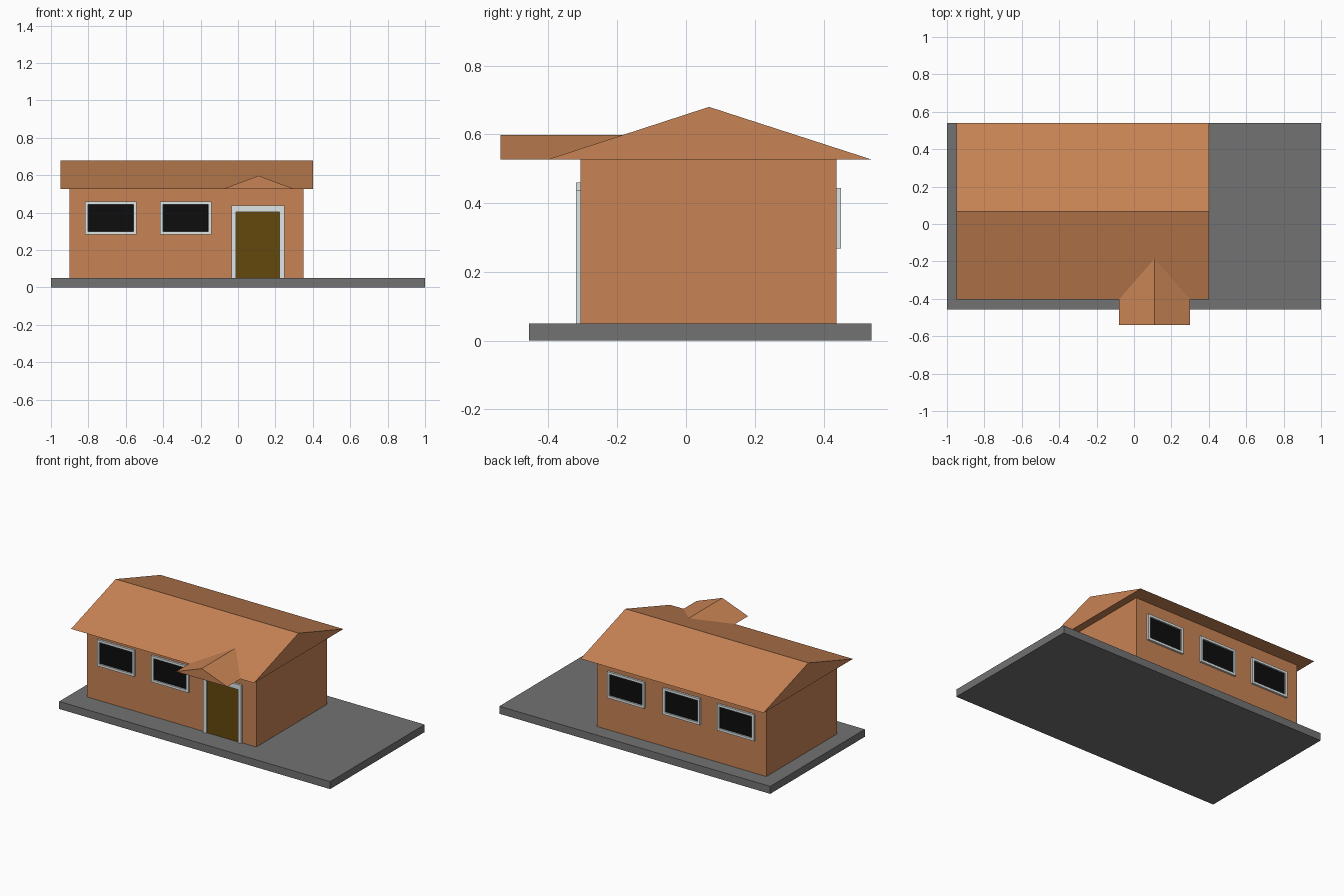
import bpy
import bmesh
from mathutils import Vector

if "Cube" in bpy.data.objects:
    bpy.data.objects.remove(bpy.data.objects["Cube"])


def material(name, color):
    m = bpy.data.materials.new(name)
    m.use_nodes = True
    rgba = (*color, 1)
    m.diffuse_color = rgba
    m.node_tree.nodes["Principled BSDF"].inputs["Base Color"].default_value = rgba
    return m


CLAY = material("clay brown", (0.58, 0.23, 0.09))
CONCRETE = material("concrete grey", (0.17, 0.17, 0.17))
TRIM = material("trim pale grey", (0.74, 0.78, 0.78))
GLASS = material("dark glass", (0.004, 0.004, 0.004))
DOOR = material("door brown", (0.125, 0.065, 0.004))


def finish(name, bm, *mats):
    bmesh.ops.recalc_face_normals(bm, faces=bm.faces)
    mesh = bpy.data.meshes.new(name)
    bm.to_mesh(mesh)
    bm.free()
    for m in mats:
        mesh.materials.append(m)
    obj = bpy.data.objects.new(name, mesh)
    bpy.context.collection.objects.link(obj)
    return obj


def box_mesh(lo, hi):
    bm = bmesh.new()
    bmesh.ops.create_cube(bm, size=1)
    lo, hi = Vector(lo), Vector(hi)
    for v in bm.verts:
        v.co = (lo + hi) / 2 + v.co * (hi - lo)
    return bm


def box(name, lo, hi, mat):
    return finish(name, box_mesh(lo, hi), mat)


def prism(name, ends, mat):
    """Closed gable solid between two triangles."""
    bm = bmesh.new()
    a, b = [[bm.verts.new(p) for p in tri] for tri in ends]
    bm.faces.new(a)
    bm.faces.new(b)
    for i in range(3):
        j = (i + 1) % 3
        bm.faces.new((a[i], a[j], b[j], b[i]))
    return finish(name, bm, mat)


def window(name, x, z, wall_y, side):
    """Framed pane: the outward face is inset and pushed back as glass."""
    w, h, depth = 0.137, 0.088, 0.013
    out = wall_y + side * depth
    bm = box_mesh((x - w, min(wall_y, out), z - h), (x + w, max(wall_y, out), z + h))
    pane = max(bm.faces, key=lambda f: side * f.calc_center_median().y)
    bmesh.ops.inset_region(bm, faces=[pane], thickness=0.016, use_even_offset=True)
    # a duplicate rim lets the pane step straight back into the frame
    bmesh.ops.inset_region(bm, faces=[pane], thickness=0.0005, depth=0)
    bmesh.ops.translate(bm, verts=pane.verts, vec=(0, -side * 0.009, 0))
    pane.material_index = 1
    finish(name, bm, TRIM, GLASS)


# Slab and walls
FLOOR, EAVE, RIDGE = 0.05, 0.527, 0.68
FRONT, BACK = -0.307, 0.438
box("ground_slab", (-1, -0.457, 0), (1, 0.54, FLOOR), CONCRETE)
box("house_walls", (-0.9, FRONT, FLOOR), (0.35, BACK, EAVE), CLAY)

# Main gable roof
prism("main_roof", [[(x, -0.403, EAVE), (x, 0.54, EAVE), (x, 0.067, RIDGE)]
                    for x in (-0.95, 0.4)], CLAY)

# Small porch roof running into the front slope
PORCH_X, PORCH_W = 0.11, 0.19
prism("porch_roof", [[(PORCH_X - PORCH_W, eave_y, EAVE), (PORCH_X + PORCH_W, eave_y, EAVE),
                      (PORCH_X, ridge_y, 0.598)]
                     for eave_y, ridge_y in ((-0.54, -0.54), (-0.39, -0.175))], CLAY)

# Windows
for i, x in enumerate((-0.68, -0.28)):
    window(f"front_window_{i + 1}", x, 0.372, FRONT, -1)
for i, x in enumerate((-0.68, -0.28, 0.13)):
    window(f"back_window_{i + 1}", x, 0.356, BACK, 1)

# Door with two jambs and a lintel
LEFT, RIGHT, TOP, POST = -0.035, 0.248, 0.438, 0.025
y0, y1 = FRONT - 0.013, FRONT
box("door", (LEFT + POST, FRONT - 0.004, FLOOR), (RIGHT - POST, FRONT, TOP - 0.034), DOOR)
for name, x in (("door_jamb_right", LEFT), ("door_jamb_left", RIGHT - POST)):
    box(name, (x, y0, FLOOR), (x + POST, y1, TOP - 0.034), TRIM)
box("door_lintel", (LEFT, y0, TOP - 0.034), (RIGHT, y1, TOP), TRIM)
